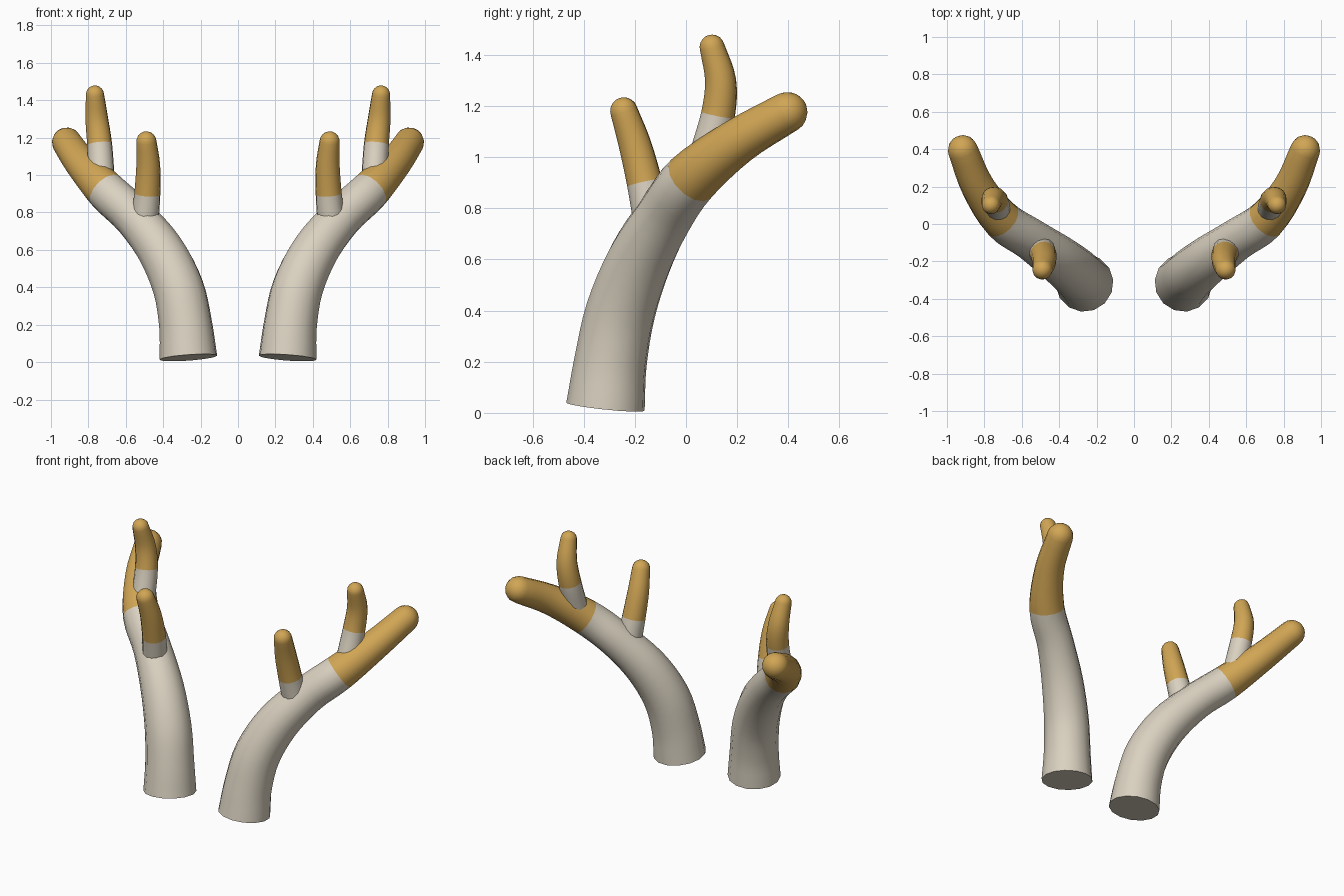
import bpy, bmesh, math
from mathutils import Vector

if "Cube" in bpy.data.objects:
    bpy.data.objects.remove(bpy.data.objects["Cube"])


def material(name, rgb):
    m = bpy.data.materials.new(name)
    m.diffuse_color = (*rgb, 1)
    m.use_nodes = True
    m.node_tree.nodes["Principled BSDF"].inputs["Base Color"].default_value = m.diffuse_color
    return m


BONE = material("bone", (0.70, 0.64, 0.53))
GOLD = material("gold", (0.64, 0.38, 0.09))
SIDES, STEPS, CAP = 14, 4, 5


def spline(pts):
    """Catmull-Rom samples of (x, y, z, radius) points."""
    p = [Vector(q) for q in pts]
    p = [2 * p[0] - p[1]] + p + [2 * p[-1] - p[-2]]
    out = []
    for i in range(1, len(p) - 2):
        a, b, c, d = p[i - 1:i + 3]
        for s in range(STEPS):
            t = s / STEPS
            out.append(0.5 * (2 * b + (c - a) * t + (2 * a - 5 * b + 4 * c - d) * t * t
                              + (3 * b - a - 3 * c + d) * t ** 3))
    return out + [p[-2]]


def branch(name, pts, gold_from):
    """Round-tipped tube, gold from the given control point on, mirrored in x."""
    samples = spline(pts)
    centres = [s.to_3d() for s in samples]
    radii = [s[3] for s in samples]
    n = len(centres)
    tangents = [(centres[min(i + 1, n - 1)] - centres[max(i - 1, 0)]).normalized()
                for i in range(n)]
    # rounded tip
    end, direction, r = centres[-1], tangents[-1], radii[-1]
    for k in range(1, CAP):
        a = math.pi / 2 * k / CAP
        centres.append(end + direction * r * math.sin(a))
        radii.append(r * math.cos(a))
        tangents.append(direction)

    bm = bmesh.new()
    rings = []
    u = tangents[0].orthogonal().normalized()
    for c, t, rad in zip(centres, tangents, radii):
        u = (u - t * u.dot(t)).normalized()
        v = t.cross(u)
        rings.append([bm.verts.new(c + rad * (u * math.cos(w) + v * math.sin(w)))
                      for w in (2 * math.pi * j / SIDES for j in range(SIDES))])
    bm.faces.new(rings[0][::-1])
    for i in range(len(rings) - 1):
        for j in range(SIDES):
            k = (j + 1) % SIDES
            f = bm.faces.new((rings[i][j], rings[i][k], rings[i + 1][k], rings[i + 1][j]))
            f.material_index = int(i >= gold_from * STEPS)
    tip = bm.verts.new(end + direction * r)
    for j in range(SIDES):
        f = bm.faces.new((rings[-1][j], rings[-1][(j + 1) % SIDES], tip))
        f.material_index = 1
    bmesh.ops.recalc_face_normals(bm, faces=bm.faces)

    mesh = bpy.data.meshes.new(name)
    bm.to_mesh(mesh)
    bm.free()
    mesh.materials.append(BONE)
    mesh.materials.append(GOLD)
    ob = bpy.data.objects.new(name, mesh)
    bpy.context.collection.objects.link(ob)
    bpy.ops.object.select_all(action='DESELECT')
    ob.select_set(True)
    bpy.context.view_layer.objects.active = ob
    bpy.ops.object.shade_smooth_by_angle(angle=math.radians(40))
    mirror = ob.modifiers.new("other_side", 'MIRROR')
    mirror.use_mirror_merge = False
    return ob


# main beam of the antler
branch("antler_beam", [
    (0.265, -0.315, 0.024, 0.155), (0.28, -0.295, 0.20, 0.143),
    (0.32, -0.255, 0.40, 0.137), (0.415, -0.18, 0.60, 0.127),
    (0.555, -0.08, 0.775, 0.112), (0.705, 0.02, 0.915, 0.108),
    (0.835, 0.20, 1.06, 0.09), (0.915, 0.395, 1.175, 0.08)], 5)

# lower front tine
branch("lower_tine", [
    (0.50, -0.13, 0.74, 0.075), (0.485, -0.162, 0.90, 0.070),
    (0.48, -0.20, 1.05, 0.064), (0.49, -0.243, 1.18, 0.054)], 1)

# upper tine
branch("upper_tine", [
    (0.73, 0.08, 1.00, 0.07), (0.74, 0.125, 1.165, 0.067),
    (0.755, 0.135, 1.30, 0.061), (0.765, 0.102, 1.43, 0.049)], 1)
